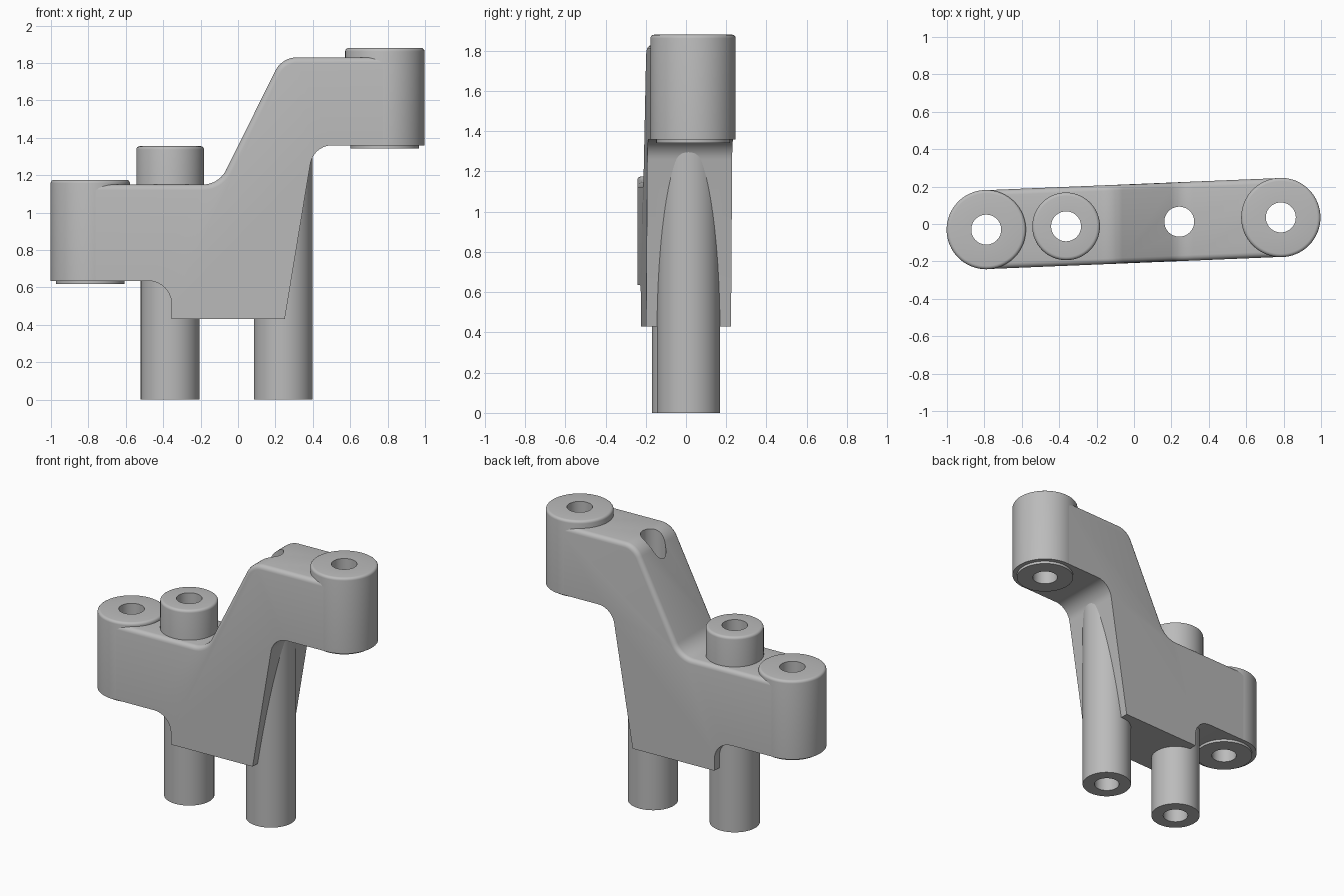
import bpy, bmesh, math
from mathutils import Vector

cube = bpy.data.objects.get("Cube")
if cube:
    bpy.data.objects.remove(cube, do_unlink=True)

HOLE = 0.08
HALF = 0.211           # half width of the body
SKEW = 0.0413          # the body runs slightly diagonally in plan


def centre_y(x):
    return 0.0025 + SKEW * x


grey = bpy.data.materials.new("plain grey")
grey.use_nodes = True
COLOUR = (0.5, 0.5, 0.5, 1)
grey.diffuse_color = COLOUR
grey.node_tree.nodes["Principled BSDF"].inputs["Base Color"].default_value = COLOUR


def finish(name, bm, location=(0, 0, 0)):
    bmesh.ops.recalc_face_normals(bm, faces=bm.faces[:])
    mesh = bpy.data.meshes.new(name)
    bm.to_mesh(mesh)
    bm.free()
    mesh.materials.append(grey)
    mesh.shade_smooth()
    mesh.set_sharp_from_angle(angle=math.radians(35))
    obj = bpy.data.objects.new(name, mesh)
    obj.location = location
    bpy.context.collection.objects.link(obj)
    return obj


def tube(name, x, profile):
    """Closed radius/height profile turned about a vertical axis."""
    bm = bmesh.new()
    verts = [bm.verts.new((r, 0, z)) for r, z in profile]
    edges = [bm.edges.new((v, verts[i - 1])) for i, v in enumerate(verts)]
    bmesh.ops.spin(bm, geom=verts + edges, cent=(0, 0, 0), axis=(0, 0, 1),
                   angle=math.tau, steps=64, use_merge=True)
    bmesh.ops.remove_doubles(bm, verts=bm.verts[:], dist=1e-5)
    return finish(name, bm, (x, centre_y(x), 0))


def rounded_top(radius, top, r=0.018):
    arc = [i * math.pi / 8 for i in range(5)]
    return [(radius - r + r * math.cos(a), top - r + r * math.sin(a)) for a in arc]


def fillet(corners, steps=10):
    """Replace each corner that has a radius with an arc."""
    out = []
    for i, (x, z, r) in enumerate(corners):
        p = Vector((x, z))
        if r == 0:
            out.append(p)
            continue
        a = (Vector(corners[i - 1][:2]) - p).normalized()
        b = (Vector(corners[(i + 1) % len(corners)][:2]) - p).normalized()
        half = a.angle(b) / 2
        centre = p + (a + b).normalized() * r / math.sin(half)
        start = p + a * r / math.tan(half) - centre
        end = p + b * r / math.tan(half) - centre
        sweep = math.pi - 2 * half
        for k in range(steps + 1):
            t = k / steps
            out.append(centre + (start * math.sin((1 - t) * sweep)
                                 + end * math.sin(t * sweep)) / math.sin(sweep))
    return out


# Stepped body: side profile pushed through, with softened top edges
lower = fillet([(-0.79, 1.15, 0), (-0.79, 0.635, 0), (-0.355, 0.635, 0.125),
                (-0.355, 0.43, 0), (0.25, 0.43, 0), (0.403, 1.36, 0.12),
                (0.785, 1.36, 0), (0.785, 1.83, 0),
                (0.235, 1.83, 0.13), (-0.102, 1.15, 0.14)])
bm = bmesh.new()
front = [bm.verts.new((p.x, -HALF, p.y)) for p in lower]
back = [bm.verts.new((p.x, HALF, p.y)) for p in lower]
bm.faces.new(front)
bm.faces.new(back[::-1])
top_edges = []
first_top = next(i for i, p in enumerate(lower) if p.x > 0.78 and p.y > 1.8)
for i in range(len(lower)):
    j = (i + 1) % len(lower)
    bm.faces.new((front[i], back[i], back[j], front[j]))
    if i >= first_top:
        top_edges += [bm.edges.get((side[i], side[j])) for side in (front, back)]
bmesh.ops.recalc_face_normals(bm, faces=bm.faces[:])
bmesh.ops.bevel(bm, geom=top_edges, offset=0.03, offset_type='OFFSET',
                segments=4, profile=0.5, affect='EDGES')
for v in bm.verts:
    v.co.y += centre_y(v.co.x)
body = finish("body", bm)

# Through holes in the body
LEFT_X, MID_X, LEG_X, RIGHT_X = -0.79, -0.363, 0.242, 0.785
for x in (LEFT_X, MID_X, LEG_X, RIGHT_X):
    bm = bmesh.new()
    bmesh.ops.create_cone(bm, cap_ends=True, segments=64, radius1=HOLE,
                          radius2=HOLE, depth=4)
    cutter = finish("hole_cutter", bm, (x, centre_y(x), 1))
    cutter.hide_render = True
    mod = body.modifiers.new("hole", 'BOOLEAN')
    mod.operation = 'DIFFERENCE'
    mod.solver = 'EXACT'
    mod.object = cutter
    bpy.context.view_layer.objects.active = body
    bpy.ops.object.modifier_apply(modifier=mod.name)
    bpy.data.objects.remove(cutter, do_unlink=True)
body.data.shade_smooth()
body.data.set_sharp_from_angle(angle=math.radians(35))

# End bosses with a small raised pad underneath
for name, x, low, high in (("right_end_boss", LEFT_X, 0.635, 1.175),
                           ("left_end_boss", RIGHT_X, 1.36, 1.88)):
    pad = low - 0.018
    tube(name, x, [(HOLE, pad), (0.183, pad), (0.183, low), (0.212, low)]
         + rounded_top(0.212, high) + [(HOLE, high)])

# Short boss on the lower step
tube("step_boss", MID_X, [(HOLE, 1.0), (0.181, 1.0)]
     + rounded_top(0.181, 1.355) + [(HOLE, 1.355)])

# Tubular legs running up into the body
for name, x, high in (("right_leg", MID_X, 1.0), ("left_leg", LEG_X, 1.4)):
    tube(name, x, [(HOLE, 0), (0.157, 0), (0.157, high), (HOLE, high)])
